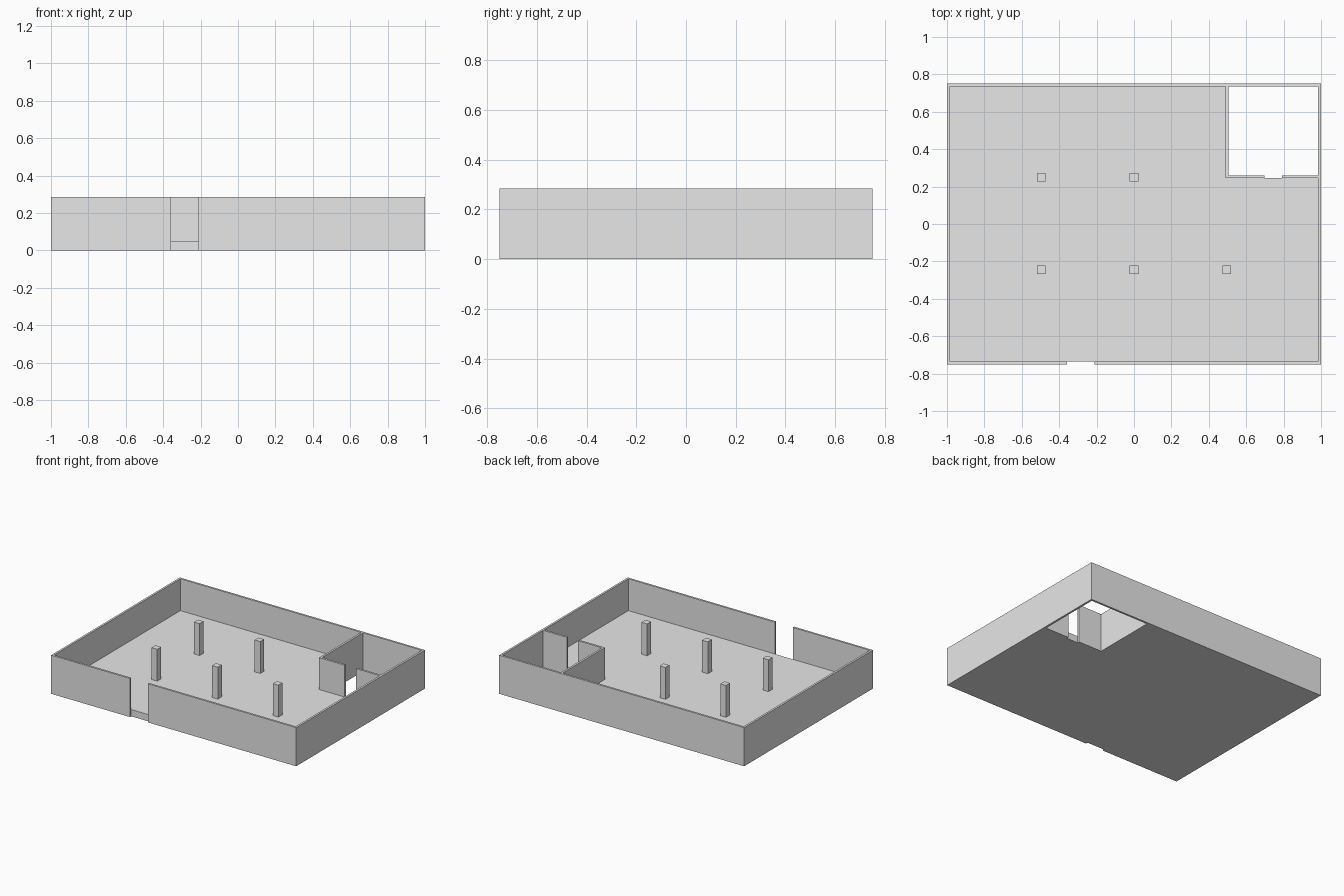
import bpy
import bmesh

cube = bpy.data.objects.get("Cube")
if cube:
    bpy.data.objects.remove(cube, do_unlink=True)

grey = bpy.data.materials.new("plain_grey")
grey.use_nodes = True
colour = (0.8, 0.8, 0.8, 1)
grey.diffuse_color = colour
grey.node_tree.nodes["Principled BSDF"].inputs["Base Color"].default_value = colour

TOP, FLOOR = 0.285, 0.05       # wall top and floor level
X, Y, T = 1.0, 0.75, 0.015     # outer half sizes and wall thickness
RX, RY = 0.49, 0.245           # outer corner of the small room


def prism(name, outline, z0, z1):
    """Extrude a counter-clockwise outline from z0 up to z1."""
    bm = bmesh.new()
    base = bm.faces.new([bm.verts.new((x, y, z0)) for x, y in outline])
    top = bmesh.ops.extrude_face_region(bm, geom=[base])["geom"]
    verts = [v for v in top if isinstance(v, bmesh.types.BMVert)]
    bmesh.ops.translate(bm, vec=(0, 0, z1 - z0), verts=verts)
    bmesh.ops.recalc_face_normals(bm, faces=bm.faces)
    mesh = bpy.data.meshes.new(name)
    bm.to_mesh(mesh)
    bm.free()
    mesh.materials.append(grey)
    obj = bpy.data.objects.new(name, mesh)
    bpy.context.collection.objects.link(obj)
    return obj


def box(name, x0, x1, y0, y1, z0=0, z1=TOP):
    return prism(name, [(x0, y0), (x1, y0), (x1, y1), (x0, y1)], z0, z1)


# L-shaped floor slab, open under the small room
ix, iy = X - T, Y - T
prism("floor_slab", [(-ix, -iy), (ix, -iy), (ix, RY), (RX, RY), (RX, iy), (-ix, iy)], 0, FLOOR)

# Outer walls, one mitred ring split by the front doorway
DOOR_L, DOOR_R = -0.357, -0.211
prism("outer_wall", [(DOOR_R, -Y), (X, -Y), (X, Y), (-X, Y), (-X, -Y), (DOOR_L, -Y),
                     (DOOR_L, -iy), (-ix, -iy), (-ix, iy), (ix, iy), (ix, -iy),
                     (DOOR_R, -iy)], 0, TOP)

# Small room walls with a doorway
prism("room_corner_wall", [(RX, RY), (0.698, RY), (0.698, RY + T), (RX + T, RY + T),
                           (RX + T, iy), (RX, iy)], 0, TOP)
box("room_door_wall", 0.791, ix, RY, RY + T)

# Square columns on a regular grid
HALF = 0.023
for row, y, xs in (("back", 0.25, (-0.495, 0)), ("front", -0.245, (-0.495, 0, 0.495))):
    for i, x in enumerate(xs):
        box(f"{row}_column_{i + 1}", x - HALF, x + HALF, y - HALF, y + HALF, FLOOR, TOP)
